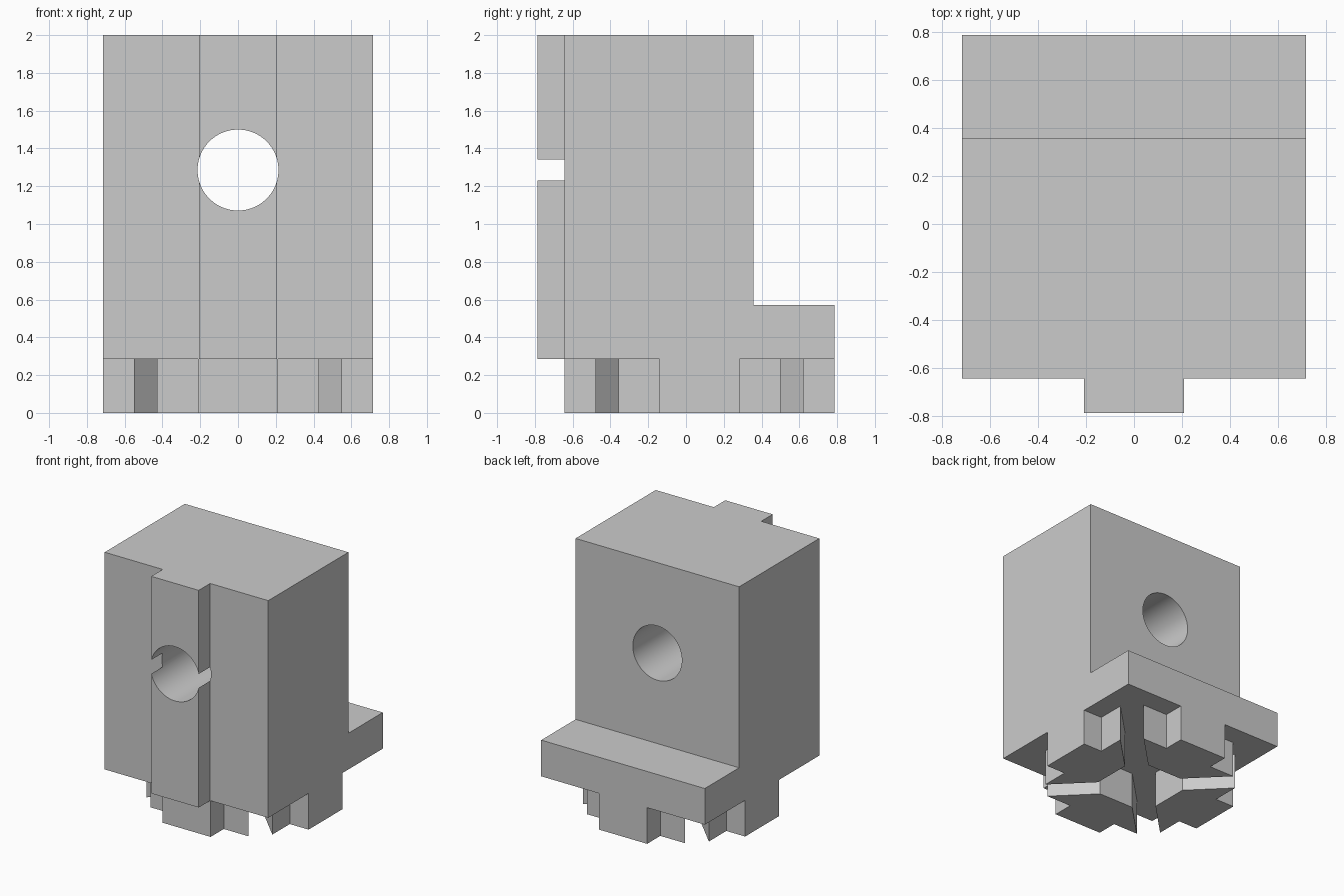
import bpy, bmesh
from math import pi, radians
from mathutils import Matrix, Vector

if "Cube" in bpy.data.objects:
    bpy.data.objects.remove(bpy.data.objects["Cube"], do_unlink=True)

U = 1 / 14                      # design unit: the part is 28 units tall
FOOT_TOP = 4 * U
FOOT_CENTRE = Vector((0, U, 0))

grey = bpy.data.materials.new("light_grey")
grey.use_nodes = True
colour = (0.6, 0.6, 0.6, 1)
grey.diffuse_color = colour
grey.node_tree.nodes["Principled BSDF"].inputs["Base Color"].default_value = colour


def prism(name, points, direction):
    """Extrude a closed outline of 3D points along a direction."""
    bm = bmesh.new()
    face = bm.faces.new([bm.verts.new(p) for p in points])
    extruded = bmesh.ops.extrude_face_region(bm, geom=[face])["geom"]
    moved = [g for g in extruded if isinstance(g, bmesh.types.BMVert)]
    bmesh.ops.translate(bm, verts=moved, vec=direction)
    bmesh.ops.recalc_face_normals(bm, faces=bm.faces)
    mesh = bpy.data.meshes.new(name)
    bm.to_mesh(mesh)
    bm.free()
    mesh.materials.append(grey)
    obj = bpy.data.objects.new(name, mesh)
    bpy.context.collection.objects.link(obj)
    return obj


def combine(target, tool, operation):
    """Apply a boolean and discard the tool object."""
    mod = target.modifiers.new(operation.lower(), "BOOLEAN")
    mod.operation = operation
    mod.solver = "EXACT"
    mod.object = tool
    bpy.context.view_layer.objects.active = target
    bpy.ops.object.modifier_apply(modifier=mod.name)
    bpy.data.objects.remove(tool, do_unlink=True)


# Body with the rear ledge: an L outline in side view, extruded across
side = [(-9, 4), (11, 4), (11, 8), (5, 8), (5, 28), (-9, 28)]
body = prism("body", [(-10 * U, y * U, z * U) for y, z in side], (20 * U, 0, 0))

# Guide rib down the front, sunk into the body before the union
rib_plan = [(-2.9, -11), (2.9, -11), (2.9, -8), (-2.9, -8)]
rib = prism("front_rib", [(x * U, y * U, FOOT_TOP) for x, y in rib_plan], (0, 0, 24 * U))
combine(body, rib, "UNION")

# Round hole from front to back
bpy.ops.mesh.primitive_cylinder_add(vertices=96, radius=3 * U, depth=3,
                                    location=(0, 0, 18 * U), rotation=(pi / 2, 0, 0))
cutter = bpy.context.object
cutter.name = "hole_cutter"
cutter.hide_render = True
cutter.data.materials.append(grey)
combine(body, cutter, "DIFFERENCE")

bpy.ops.object.select_all(action="DESELECT")
body.select_set(True)
bpy.context.view_layer.objects.active = body
bpy.ops.object.shade_smooth_by_angle(angle=radians(30))

# Four T-shaped slot feet around the centre, with diagonal gaps between them
half = [(2.15, 3.85), (6, 7.7), (2.95, 7.7), (2.95, 10)]
outline = half + [(-x, y) for x, y in reversed(half)]
for turn, where in enumerate(("back", "right", "front", "left")):
    spin = Matrix.Rotation(turn * pi / 2, 3, "Z")
    points = [spin @ Vector((x * U, y * U, 0)) + FOOT_CENTRE for x, y in outline]
    prism(where + "_foot", points, (0, 0, FOOT_TOP))
